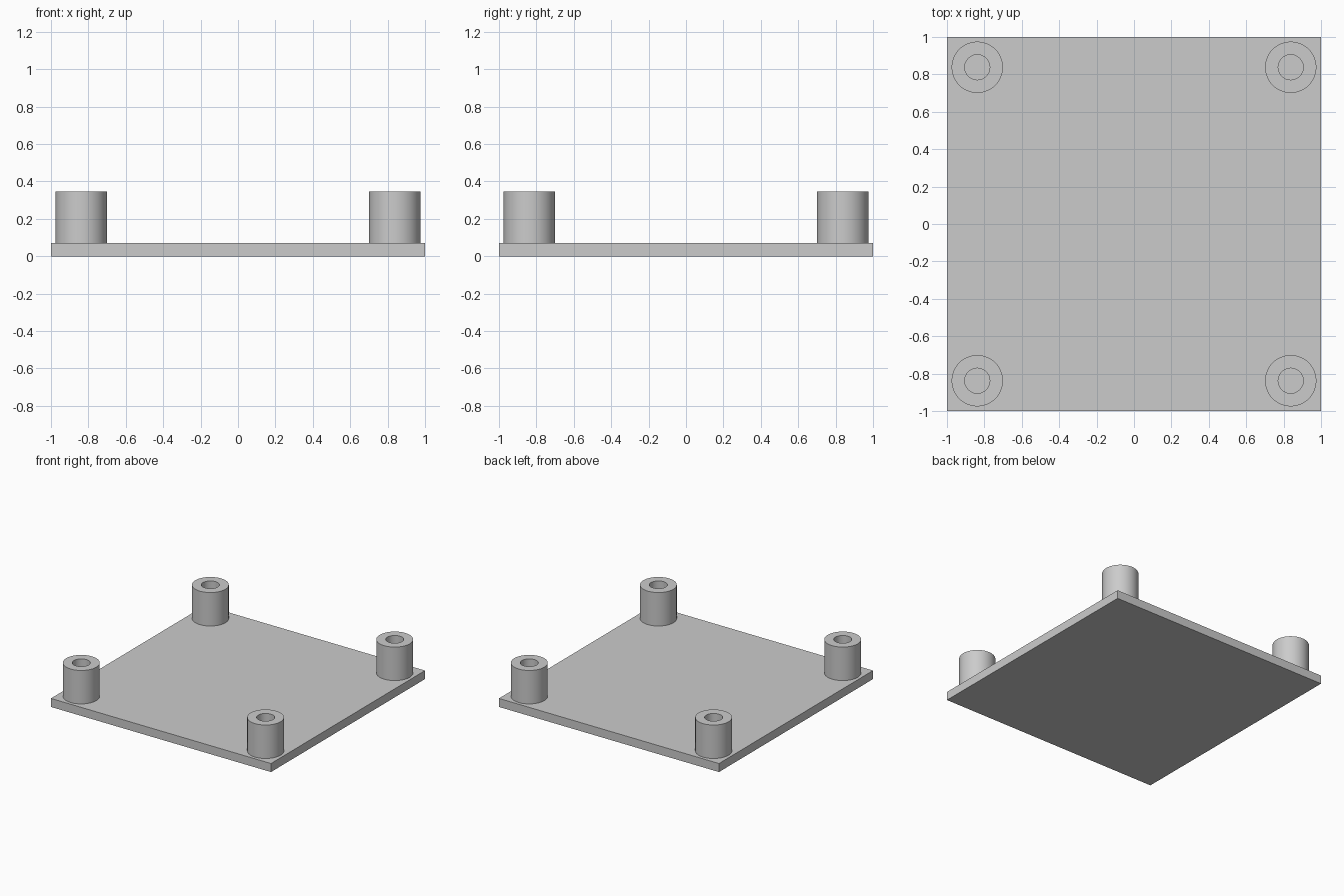
import bpy
import bmesh
import math
from mathutils import Vector

cube = bpy.data.objects.get("Cube")
if cube:
    bpy.data.objects.remove(cube, do_unlink=True)

PLATE_TOP, POST_TOP = 0.07, 0.345
POST_OFFSET, OUTER, BORE = 0.838, 0.137, 0.067

grey = bpy.data.materials.new("light_grey")
grey.use_nodes = True
colour = (0.6, 0.6, 0.6, 1)
grey.diffuse_color = colour
grey.node_tree.nodes["Principled BSDF"].inputs["Base Color"].default_value = colour


def add_object(name, bm):
    mesh = bpy.data.meshes.new(name)
    bmesh.ops.recalc_face_normals(bm, faces=bm.faces)
    bm.to_mesh(mesh)
    bm.free()
    mesh.materials.append(grey)
    obj = bpy.data.objects.new(name, mesh)
    bpy.context.collection.objects.link(obj)
    return obj


# Flat square base plate
bm = bmesh.new()
bmesh.ops.create_cube(bm, size=1)
bmesh.ops.scale(bm, vec=(2, 2, PLATE_TOP), verts=bm.verts)
bmesh.ops.translate(bm, vec=(0, 0, PLATE_TOP / 2), verts=bm.verts)
add_object("base_plate", bm)


# Hollow mounting post, turned from a closed wall section
def add_post(name, x, y):
    bm = bmesh.new()
    section = [(BORE, PLATE_TOP), (OUTER, PLATE_TOP), (OUTER, POST_TOP), (BORE, POST_TOP)]
    verts = [bm.verts.new((r, 0, z)) for r, z in section]
    edges = [bm.edges.new((verts[i - 1], verts[i])) for i in range(len(verts))]
    bmesh.ops.spin(bm, geom=verts + edges, cent=(0, 0, 0), axis=(0, 0, 1),
                   angle=math.tau, steps=64, use_merge=True)
    bmesh.ops.remove_doubles(bm, verts=bm.verts, dist=0.0001)
    # Leave the foot open where it joins the plate
    feet = [f for f in bm.faces if f.calc_center_median().z < PLATE_TOP + 0.001]
    bmesh.ops.recalc_face_normals(bm, faces=bm.faces)
    bmesh.ops.delete(bm, geom=feet, context="FACES")
    post = add_object(name, bm)
    post.location = Vector((x, y, 0))
    bpy.ops.object.select_all(action="DESELECT")
    post.select_set(True)
    bpy.context.view_layer.objects.active = post
    bpy.ops.object.shade_smooth_by_angle(angle=math.radians(30))


# One post at each corner
for side, sx in (("left", 1), ("right", -1)):
    for end, sy in (("front", -1), ("back", 1)):
        add_post(f"{end}_{side}_post", sx * POST_OFFSET, sy * POST_OFFSET)
